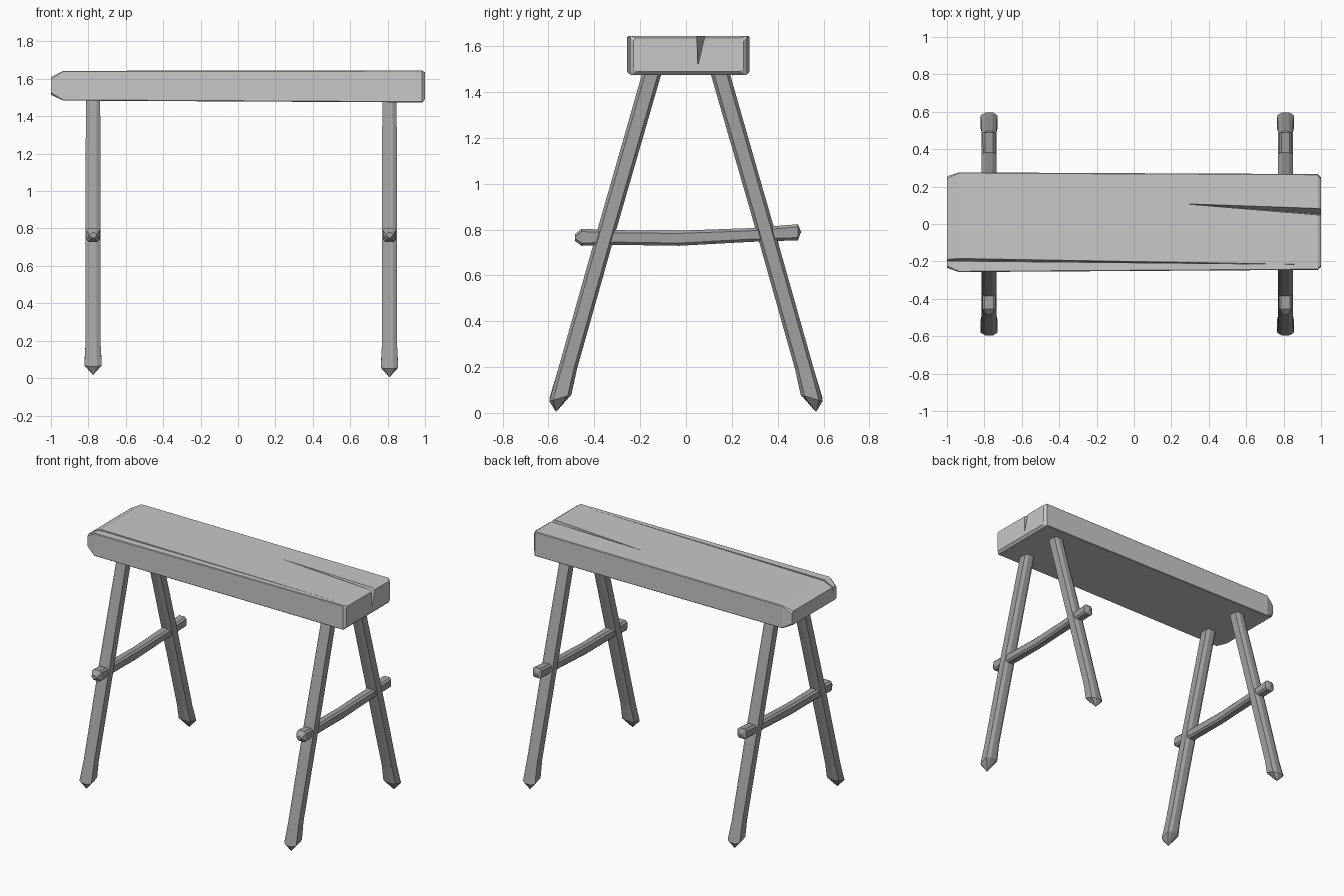
import bpy, bmesh
from mathutils import Vector

if "Cube" in bpy.data.objects:
    bpy.data.objects.remove(bpy.data.objects["Cube"])


def material(name, v):
    m = bpy.data.materials.new(name)
    m.diffuse_color = (v, v, v, 1)
    m.use_nodes = True
    m.node_tree.nodes["Principled BSDF"].inputs["Base Color"].default_value = m.diffuse_color
    return m


SEAT = material("light grey wood", 0.58)
LEG = material("mid grey wood", 0.36)


def loft(name, rings, mat, tip=None):
    """Bridge closed rings of points; cap the start, and point or cap the end."""
    bm = bmesh.new()
    vs = [[bm.verts.new(p) for p in r] for r in rings]
    n = len(vs[0])
    for a, b in zip(vs, vs[1:]):
        for i in range(n):
            j = (i + 1) % n
            bm.faces.new((a[i], a[j], b[j], b[i]))
    bm.faces.new(vs[0][::-1])
    if tip:
        t = bm.verts.new(tip)
        for i in range(n):
            bm.faces.new((vs[-1][i], vs[-1][(i + 1) % n], t))
    else:
        bm.faces.new(vs[-1])
    bmesh.ops.recalc_face_normals(bm, faces=bm.faces)
    me = bpy.data.meshes.new(name)
    bm.to_mesh(me)
    bm.free()
    me.materials.append(mat)
    ob = bpy.data.objects.new(name, me)
    bpy.context.collection.objects.link(ob)
    return ob


# Seat plank: chamfered rectangle sections along x
def section(x, y0, y1, z0, z1, c):
    return [(x, y0 + c, z0), (x, y1 - c, z0), (x, y1, z0 + c), (x, y1, z1 - c),
            (x, y1 - c, z1), (x, y0 + c, z1), (x, y0, z1 - c), (x, y0, z0 + c)]


seat = loft("seat", [
    section(-1.0, -0.235, 0.255, 1.515, 1.61, 0.012),
    section(-0.935, -0.257, 0.276, 1.484, 1.643, 0.004),
    section(0.983, -0.245, 0.267, 1.474, 1.645, 0.004),
    section(1.0, -0.23, 0.25, 1.49, 1.635, 0.012)], SEAT)


# Splits in the seat: tapering wedges cut from the top
def split(name, wide, narrow, depth, bottom_y):
    (x0, ya, yb), (x1, yt) = wide, narrow
    top = 1.70
    e = 0.001
    cut = loft(name, [
        [(x0, ya, top), (x0, yb, top), (x0, bottom_y, depth)],
        [(x1, yt - e, top), (x1, yt + e, top), (x1, yt, 1.64)]], SEAT)
    cut.hide_render = True
    cut.hide_viewport = True
    mod = seat.modifiers.new(name, 'BOOLEAN')
    mod.operation = 'DIFFERENCE'
    mod.solver = 'EXACT'
    mod.object = cut


split("end_split_cutter", (1.02, 0.044, 0.095), (0.28, 0.107), 1.51, 0.05)
split("edge_split_cutter", (-1.02, -0.20, -0.172), (0.9, -0.216), 1.58, -0.195)


# Legs: chamfered square poles with a flared, pointed foot
def oct_ring(x, y, z, hx, hy, tilt=0.0):
    a, b = hx * 0.45, hy * 0.66
    pts = [(hx, -b), (hx, b), (a, hy), (-a, hy), (-hx, b), (-hx, -b), (-a, -hy), (a, -hy)]
    return [(x + px, y + py, z + tilt * py) for px, py in pts]


for side, x, lift in (("left", -0.775, 0.012), ("right", 0.81, 0.0)):
    for end, s in (("front", -1), ("back", 1)):
        loft(f"{side}_{end}_leg", [
            oct_ring(x, s * 0.135, 1.53, 0.038, 0.042),
            oct_ring(x, s * 0.345, 0.80, 0.041, 0.041),
            oct_ring(x, s * 0.517, 0.19, 0.040, 0.041),
            oct_ring(x, s * 0.548, 0.065 + lift, 0.046, 0.048, s * -0.3)],
            LEG, (x, s * 0.567, 0.004 + lift))

    # Crossbar: slightly sagging bar with blunt pointed ends
    def bar_ring(y, z, hx, hz):
        c = 0.012
        return [(x + px, y, z + pz) for px, pz in (
            (hx - c, -hz), (hx, c - hz), (hx, hz - c), (hx - c, hz),
            (c - hx, hz), (-hx, hz - c), (-hx, c - hz), (c - hx, -hz))]

    loft(f"{side}_crossbar", [
        bar_ring(-0.485, 0.764, 0.018, 0.014),
        bar_ring(-0.455, 0.766, 0.036, 0.037),
        bar_ring(-0.30, 0.765, 0.033, 0.032),
        bar_ring(-0.03, 0.762, 0.030, 0.033),
        bar_ring(0.28, 0.776, 0.033, 0.030),
        bar_ring(0.488, 0.788, 0.034, 0.035)],
        LEG, (x, 0.502, 0.789))
